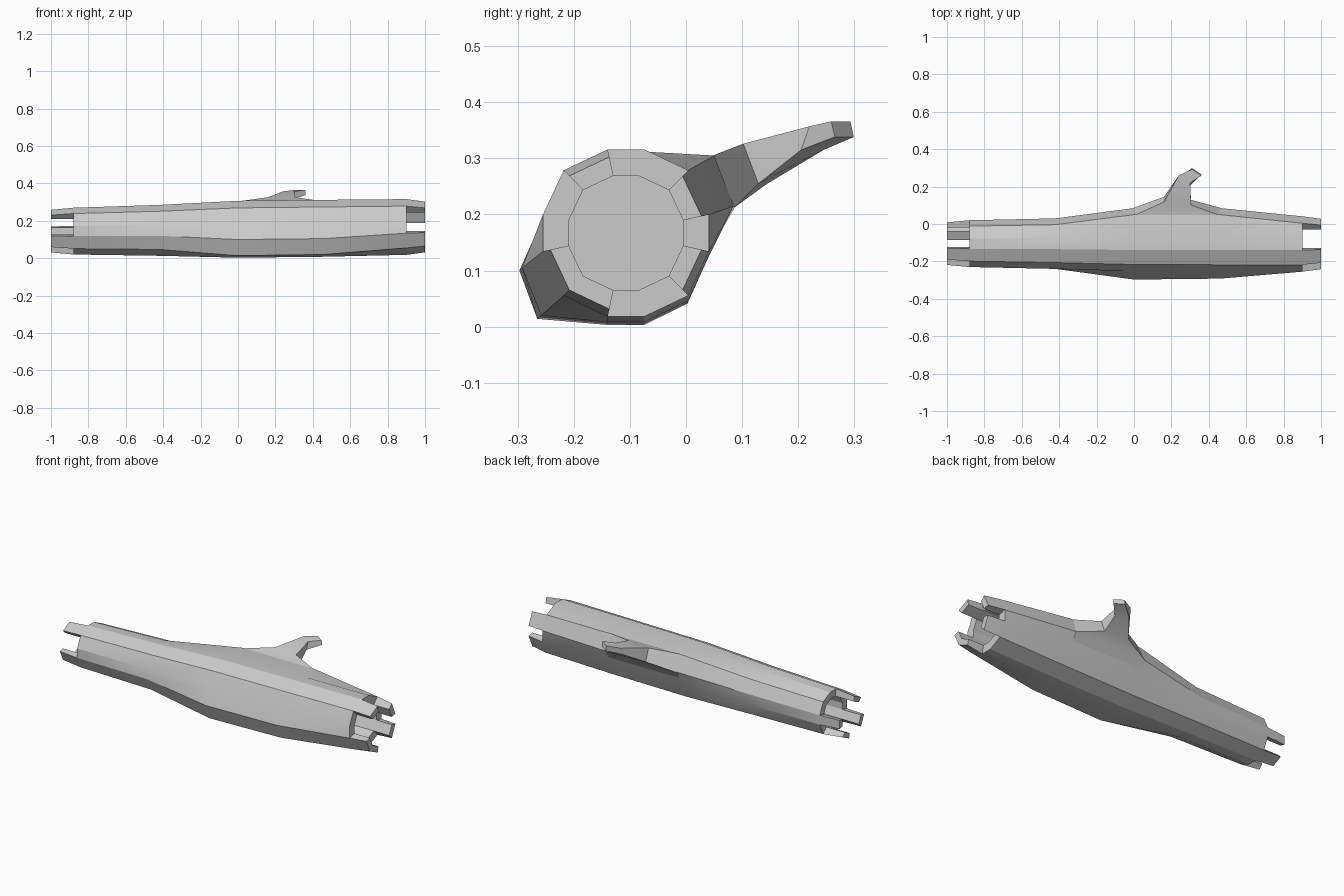
import bpy, bmesh, math
from mathutils import Vector

if "Cube" in bpy.data.objects:
    bpy.data.objects.remove(bpy.data.objects["Cube"])

# unit twelve-sided section (y, z): pairs on each flat plus one vertex per diagonal
F, D = 0.22, 0.75
UNIT = [(F, 1), (D, D), (1, F), (1, -F), (D, -D), (F, -1),
        (-F, -1), (-D, -D), (-1, -F), (-1, F), (-D, D), (-F, 1)]
N = len(UNIT)


def section(bm, x, cy, cz, ry, rz, push=None):
    pts = [Vector((x, cy + a * ry, cz + b * rz)) for a, b in UNIT]
    for i, (y, z) in (push or {}).items():
        pts[i] = Vector((x, y, z))
    return [bm.verts.new(p) for p in pts]


def bridge(bm, a, b, skip=()):
    n = len(a)
    for i in range(n):
        if i not in skip:
            j = (i + 1) % n
            bm.faces.new((a[i], a[j], b[j], b[i]))


def finish(bm, name, angle):
    bmesh.ops.recalc_face_normals(bm, faces=bm.faces[:])
    me = bpy.data.meshes.new(name)
    bm.to_mesh(me)
    bm.free()
    ob = bpy.data.objects.new(name, me)
    bpy.context.collection.objects.link(ob)
    bpy.ops.object.select_all(action='DESELECT')
    ob.select_set(True)
    bpy.context.view_layer.objects.active = ob
    bpy.ops.object.shade_smooth_by_angle(angle=math.radians(angle))


# trunk outer skin: swollen in the middle at lower front and upper back
bm = bmesh.new()
mid = {1: (0.05, 0.305), 2: (0.085, 0.215), 7: (-0.265, 0.014), 8: (-0.297, 0.1)}
mid2 = {1: (0.05, 0.305), 2: (0.085, 0.215), 7: (-0.258, 0.02), 8: (-0.292, 0.105)}
rings = [
    section(bm, -0.88, -0.105, 0.145, 0.125, 0.125),
    section(bm, -0.42, -0.105, 0.149, 0.135, 0.136, {8: (-0.24, 0.12)}),
    section(bm, 0.0, -0.107, 0.155, 0.146, 0.152, mid),
    section(bm, 0.46, -0.107, 0.160, 0.148, 0.152, mid2),
    section(bm, 0.9, -0.107, 0.167, 0.148, 0.149),
]
for a, b in zip(rings, rings[1:]):
    bridge(bm, a, b)


# hollow ends with broken splinters standing on the rim
def open_end(outer, cy, cz, r, x_tip, x_floor, segs):
    x_rim = outer[0].co.x
    inner = section(bm, x_rim, cy, cz, r, r)
    floor = section(bm, x_floor, cy, cz, r, r)
    bridge(bm, outer, inner, segs)
    bridge(bm, inner, floor)
    bm.faces.new(floor)
    tips = {}
    for i in {k % N for s in segs for k in (s, s + 1)}:
        for ring, key, f in ((outer, 'o', 0.91), (inner, 'i', 1.0)):
            c = ring[i].co
            tips[key, i] = bm.verts.new((x_tip, cy + (c.y - cy) * f, cz + (c.z - cz) * f))
    for s in segs:
        e = (s + 1) % N
        base = [outer[s], outer[e], inner[e], inner[s]]
        tip = [tips['o', s], tips['o', e], tips['i', e], tips['i', s]]
        skip = [2]
        if (s + 1) % N in segs:
            skip.append(1)
        if (s - 1) % N in segs:
            skip.append(3)
        skip = [k for k in skip if k != 2]
        bridge(bm, base, tip, skip)
        bm.faces.new(tip)


open_end(rings[-1], -0.107, 0.167, 0.102, 1.0, 0.6, [1, 3, 6, 7, 10])
open_end(rings[0], -0.105, 0.145, 0.085, -1.0, -0.6, [2, 4, 7, 10])
finish(bm, "hollow_log", 25)

# branch stub: four-sided tube flaring out of the trunk, bent at the tip
# (x left, x right, y skew, top y, top z, bottom y, bottom z)
bm = bmesh.new()
stations = [
    (0.0, 0.46, 0.0, 0.045, 0.304, 0.087, 0.213),
    (0.16, 0.305, 0.008, 0.11, 0.326, 0.137, 0.255),
    (0.24, 0.30, 0.02, 0.24, 0.357, 0.225, 0.315),
    (0.31, 0.36, 0.017, 0.276, 0.366, 0.282, 0.338),
]
tube = []
# root buried in the trunk
tube.append([bm.verts.new(p) for p in (
    (0.0, -0.05, 0.29), (0.46, -0.05, 0.29), (0.46, 0.0, 0.06), (0.0, 0.0, 0.06))])
for xl, xr, k, ty, tz, by, bz in stations:
    tube.append([bm.verts.new(p) for p in (
        (xl, ty + k, tz), (xr, ty - k, tz), (xr, by - k, bz), (xl, by + k, bz))])
for a, b in zip(tube, tube[1:]):
    bridge(bm, a, b)
bm.faces.new(tube[0])
bm.faces.new(tube[-1])
finish(bm, "branch_stub", 30)
